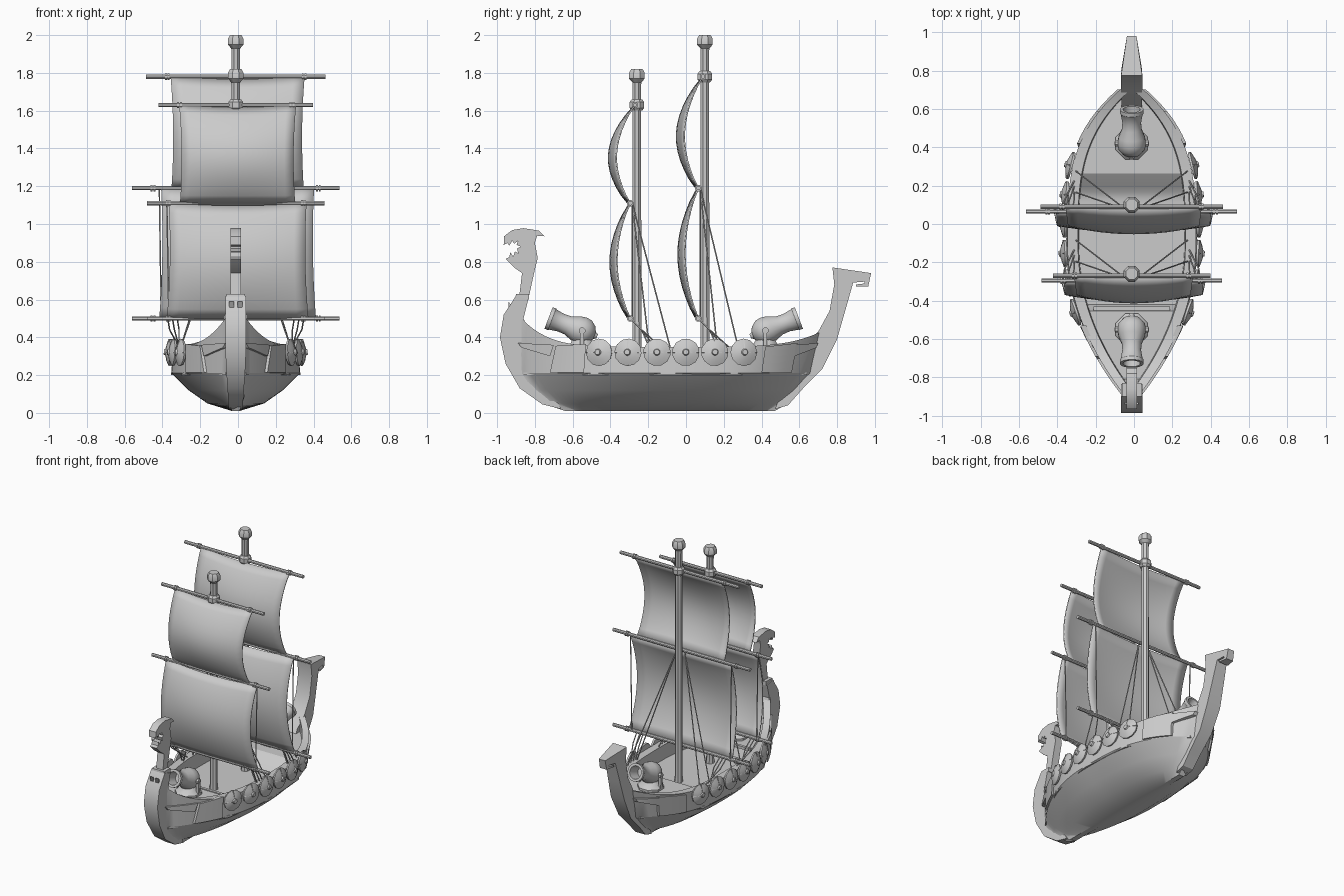
import bpy, bmesh, math
from mathutils import Vector, Matrix

cube = bpy.data.objects.get("Cube")
if cube:
    bpy.data.objects.remove(cube, do_unlink=True)

grey = bpy.data.materials.new("plain_grey")
grey.use_nodes = True
grey.diffuse_color = (0.6, 0.6, 0.6, 1)
grey.node_tree.nodes["Principled BSDF"].inputs["Base Color"].default_value = (0.6, 0.6, 0.6, 1)
X0 = -0.012  # centre line of the ship


def finish(name, bm, angle=30):
    bmesh.ops.recalc_face_normals(bm, faces=bm.faces)
    mesh = bpy.data.meshes.new(name)
    bm.to_mesh(mesh)
    bm.free()
    obj = bpy.data.objects.new(name, mesh)
    bpy.context.collection.objects.link(obj)
    mesh.materials.append(grey)
    bpy.ops.object.select_all(action='DESELECT')
    obj.select_set(True)
    bpy.context.view_layer.objects.active = obj
    bpy.ops.object.shade_smooth_by_angle(angle=math.radians(angle))
    return obj


def loft(name, rings, closed=True, caps=True, angle=30):
    bm = bmesh.new()
    loops = [[bm.verts.new(p) for p in ring] for ring in rings]
    n = len(loops[0])
    for a, b in zip(loops, loops[1:]):
        for i in range(n if closed else n - 1):
            j = (i + 1) % n
            bm.faces.new((a[i], a[j], b[j], b[i]))
    if caps:
        bm.faces.new(loops[0])
        bm.faces.new(loops[-1])
    return finish(name, bm, angle)


def lathe(name, profile, origin, axis=(0, 0, 1), sides=8):
    """Revolve (radius, height) points about an axis."""
    turn = Vector((0, 0, 1)).rotation_difference(Vector(axis)).to_matrix()
    rings = []
    for r, h in profile:
        ring = []
        for k in range(sides):
            a = math.tau * (k + 0.5) / sides
            ring.append(Vector(origin) + turn @ Vector((r * math.cos(a), r * math.sin(a), h)))
        rings.append(ring)
    return loft(name, rings, angle=35)


def rod(name, a, b, r, sides=8):
    a, b = Vector(a), Vector(b)
    return lathe(name, [(r, 0), (r, (b - a).length)], a, b - a, sides)


def slab(name, outline, half):
    """Side outline (y, z) thickened across x by half(y, z)."""
    return loft(name, [[(X0 + s * half(y, z), y, z) for y, z in outline] for s in (-1, 1)])


# Hull: rows of (bow y, stern y, half width, height)
ROWS = [(-.64, .47, .02, .01), (-.76, .54, .15, .05), (-.85, .61, .25, .12),
        (-.92, .69, .34, .21), (-.94, .75, .335, .35)]


def fullness(t):
    return 1 - abs(t) ** (2.1 if t < 0 else 3.3)


def sheer(t):
    return .24 * abs(t) ** 5.5 if t < 0 else .1 * t ** 5


def deck_height(y):
    if y < -.45 or y > .26:
        return .33
    return .25 + .08 * max(0, (y - .15) / .11)


def row_point(row, t):
    y0, y1, w, z = row
    y = (y0 + y1) / 2 + t * (y1 - y0) / 2
    return max(w * fullness(t), min(w, .035)), y, z + (sheer(t) if row is ROWS[-1] else 0)


def side_x(y, z):
    """Outer half width of the top strake."""
    w = [row_point(r, max(-1, min(1, (2 * y - r[0] - r[1]) / (r[1] - r[0]))))[0] for r in ROWS[-2:]]
    f = (z - .21) / .14
    return w[0] + (w[1] - w[0]) * min(1, max(0, f))


rings = []
STEPS = 52
for i in range(STEPS + 1):
    t = -1 + 2 * i / STEPS
    half = [row_point(r, t) for r in ROWS]
    w, y, z = half[-1]
    inner = max(w - .055, .01)
    half += [(inner, y, z), (inner - .005, y, min(deck_height(y), z - .005))]
    rings.append([(X0 + a, b, c) for a, b, c in half] + [(X0 - a, b, c) for a, b, c in reversed(half)])
loft("hull", rings, angle=25)

# Bow step across the deck edge
rod("bow_beam", (X0 - .2, -.44, .325), (X0 + .2, -.44, .325), .014, 4)

# Stem and toothed figurehead
slab("stem", [(-.66, .02), (-.76, .045), (-.88, .13), (-.955, .26), (-.985, .4), (-.965, .52), (-.9, .62),
              (-.835, .6), (-.86, .5), (-.82, .4), (-.8, .28), (-.7, .1)],
     lambda y, z: .035 + .02 * min(1, z / .3))
slab("figurehead", [(-.885, .6), (-.868, .74), (-.91, .77), (-.955, .815), (-.935, .825), (-.93, .85),
                    (-.915, .828), (-.905, .855), (-.888, .845), (-.895, .87), (-.875, .88), (-.897, .89),
                    (-.89, .91), (-.91, .895), (-.92, .912), (-.935, .885), (-.945, .9), (-.965, .89),
                    (-.963, .935), (-.92, .968), (-.86, .978), (-.78, .965), (-.75, .935), (-.788, .938),
                    (-.8, .9), (-.785, .82), (-.8, .76), (-.835, .6)], lambda y, z: .027)
slab("figurehead_collar", [(-.905, .6), (-.9, .63), (-.83, .63), (-.83, .6)], lambda y, z: .05)

# Stern post ending in a hook
slab("stern_post", [(.47, .02), (.54, .04), (.62, .13), (.72, .23), (.8, .39), (.84, .53), (.885, .69), (.945, .695),
                    (.945, .685), (.9, .68), (.9, .668), (.965, .67), (.98, .74), (.775, .77),
                    (.785, .68), (.76, .54), (.7, .43), (.62, .36), (.55, .2)],
     lambda y, z: .055 - .03 * max(0, (y - .8) / .18) if z > .45 else .04 + .015 * min(1, z / .4))


def side_strip(name, side, top, bottom, out):
    """Plate lying on the hull side between two (y, z) edges."""
    rings = []
    for k in range(5):
        f = k / 4
        ring = []
        for (a, b), d in ((top, out), (bottom, out), (bottom, -.015), (top, -.015)):
            y, z = a[0] + f * (b[0] - a[0]), a[1] + f * (b[1] - a[1])
            ring.append((X0 + side * (side_x(y, z) + d), y, z))
        rings.append(ring)
    loft(name, rings)


for side, tag in ((1, "left"), (-1, "right")):
    # Panels and pointed ornaments at both ends
    side_strip("bow_panel_" + tag, side, ((-.69, .355), (-.53, .365)), ((-.72, .215), (-.54, .215)), .015)
    side_strip("stern_panel_" + tag, side, ((.42, .35), (.59, .37)), ((.4, .215), (.56, .215)), .015)
    side_strip("bow_ornament_" + tag, side, ((-.89, .37), (-.7, .36)), ((-.87, .345), (-.72, .3)), .014)
    side_strip("stern_ornament_" + tag, side, ((.58, .36), (.7, .37)), ((.575, .3), (.69, .345)), .014)
    side_strip("wale_" + tag, side, ((-.86, .215), (.64, .215)), ((-.86, .2), (.64, .2)), .004)
    # Round shields with crossed bands
    for k in range(6):
        y = -.457 + .152 * k
        slope = (side_x(y + .03, .3) - side_x(y - .03, .3)) / .06
        out = Vector((side, -slope, .05)).normalized()
        p = Vector((X0 + side * (side_x(y, .32) + .005), y, .32))
        lathe("shield_" + tag, [(.07, 0), (.073, .012), (.045, .025), (.018, .031), (.014, .04)], p, out, 12)
        for d in (Vector((0, 0, 1)), out.cross(Vector((0, 0, 1)))):
            for s in (-1, 1):
                rod("shield_band", p + out * .03 + d * s * .015, p + out * .013 + d * s * .07, .004, 4)


# Masts, yards and sails
def mast(name, y, top, collar):
    lathe(name, [(.03, .24), (.026, .3), (.024, top - .09), (.026, top - .07), (.045, top - .05),
                 (.045, top - .02), (.033, top)], (X0, y, 0))
    lathe(name + "_collar", [(.03, -.03), (.042, -.015), (.042, .015), (.03, .03)], (X0, y, collar))


def yard(name, y, z, half):
    rod(name, (X0 - half, y, z), (X0 + half, y, z), .012)
    for s in (-1, 1):
        for d in (.11, .125):
            rod(name + "_ring", (X0 + s * (half - d), y, z), (X0 + s * (half - d + .01), y, z), .018)


def sail(name, low, high, wide_low, wide_high, bulge):
    """Billowed cloth between two (y, z) yards."""
    rings = []
    for i in range(13):
        v = i / 12
        belly = math.sin(math.pi * v) ** .85 if 0 < v < 1 else 0
        ring = []
        for j in range(13):
            u = j / 6 - 1
            w = wide_low + (wide_high - wide_low) * v - .012 * belly
            y = low[0] + (high[0] - low[0]) * v - bulge * belly * (1 - .25 * u * u) - .012 * (1 - u * u)
            z = low[1] + (high[1] - low[1]) * v - .015 * v * (1 - u * u)
            ring.append((X0 + .01 + u * w, y, z))
        rings.append(ring)
    obj = loft(name, rings, closed=False, caps=False, angle=60)
    mod = obj.modifiers.new("cloth", 'SOLIDIFY')
    mod.thickness = .008
    mod.offset = 0


RIGS = [("fore", -.26, 1.82, [(-.295, .5, .47), (-.295, 1.11, .47), (-.27, 1.63, .41)], .375, .31),
        ("main", .1, 2.0, [(.065, .5, .55), (.065, 1.19, .55), (.09, 1.78, .475)], .415, .355)]
for tag, y, top, yards, wide, narrow in RIGS:
    mast(tag + "_mast", y, top, yards[-1][1])
    for yy, z, half in yards:
        yard(tag + "_yard", yy, z, half)
    low, mid, high = yards
    sail(tag + "_lower_sail", low, mid, wide, wide - .01, .095)
    sail(tag + "_upper_sail", mid, high, narrow - .005, narrow, .115)
    # Rigging down to the rails
    for s in (-1, 1):
        for reach in (.1, .21):
            end = (X0 + s * .29, mid[0] + reach, .35)
            rod("stay", (X0 + s * .03, mid[0] + .01, mid[1]), end, .004, 5)
        for k in range(3):
            x = X0 + s * (.31 + .025 * k)
            bend = (x - s * .01, low[0] + .06, .44)
            rod("sheet", (x, low[0], .5), bend, .004, 5)
            rod("sheet", bend, (X0 + s * .3, low[0] + .1 + .03 * k, .35), .004, 5)
        rod("brace", (X0 + s * (wide - .01), mid[0] + .01, mid[1]), (X0 + s * (wide - .02), low[0] + .01, .5), .004, 5)

# Swivel cannons pointing out over each end
for tag, y, d in (("bow", -.55, -1), ("stern", .42, 1)):
    lathe(tag + "_cannon_base", [(.09, .31), (.09, .345), (.065, .37), (.05, .4)], (X0, y, 0))
    lathe(tag + "_cannon", [(.012, -.085), (.02, -.07), (.045, -.06), (.07, -.03), (.075, 0), (.07, .035),
                            (.052, .08), (.05, .12), (.058, .165), (.062, .17), (.062, .19),
                            (.045, .19), (.038, .1)], (X0, y, .435), (0, d, .38), 16)
    for s in (-1, 1):
        rod("trunnion", (X0 + s * .06, y, .435), (X0 + s * .088, y, .435), .018)
        rod("cannon_bracket", (X0 + s * .075, y, .345), (X0 + s * .08, y, .435), .014, 4)
